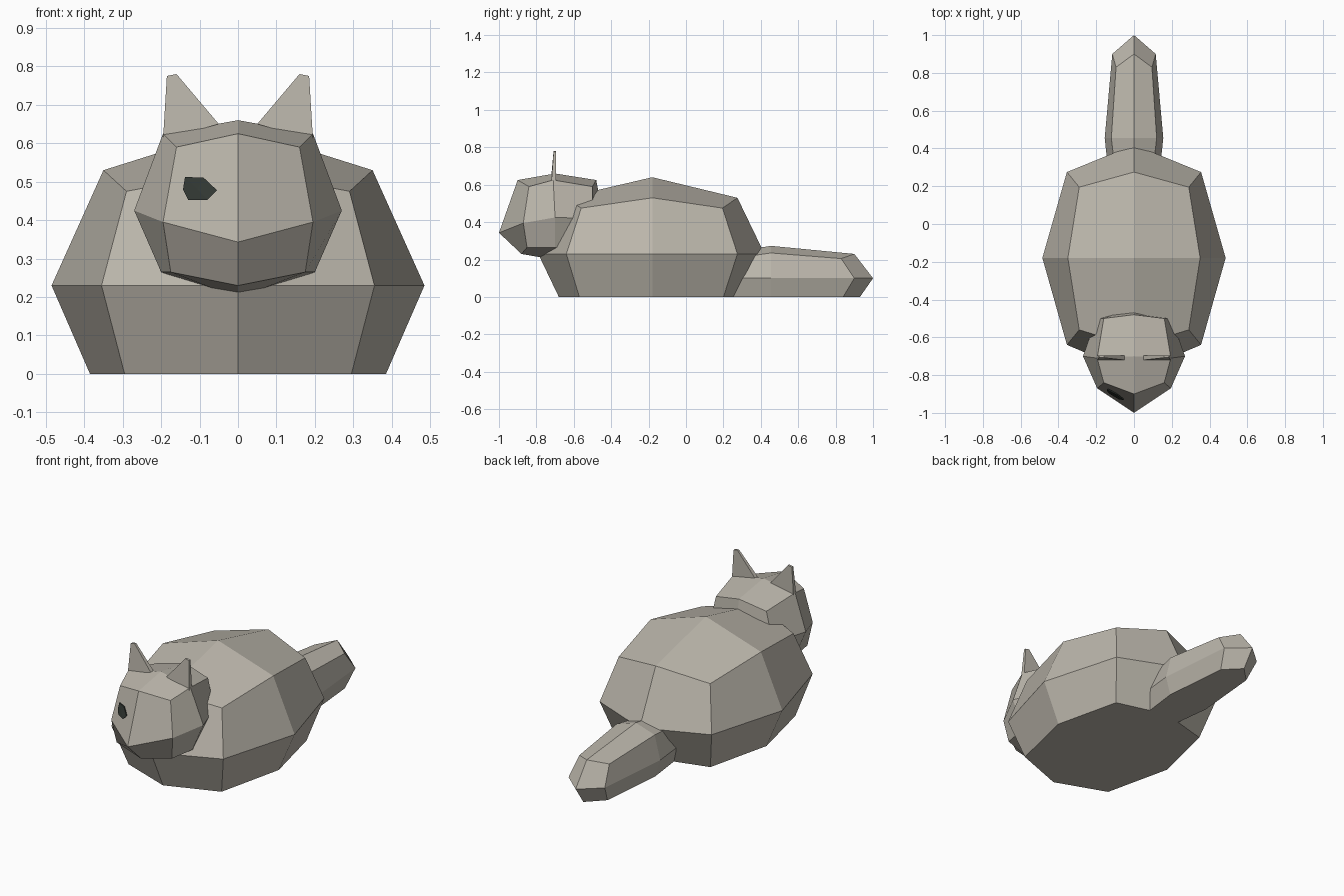
import bpy, bmesh
from mathutils import Vector
from mathutils.bvhtree import BVHTree

if "Cube" in bpy.data.objects:
    bpy.data.objects.remove(bpy.data.objects["Cube"])


def material(name, rgb):
    m = bpy.data.materials.new(name)
    m.diffuse_color = (*rgb, 1)
    m.use_nodes = True
    m.node_tree.nodes["Principled BSDF"].inputs["Base Color"].default_value = m.diffuse_color
    return m


STONE = material("warm grey", (0.50, 0.47, 0.41))
DARK = material("dark eye", (0.032, 0.040, 0.034))


def make(name, verts, faces, mat):
    mesh = bpy.data.meshes.new(name)
    mesh.from_pydata(verts, [], faces)
    bm = bmesh.new()
    bm.from_mesh(mesh)
    bmesh.ops.recalc_face_normals(bm, faces=bm.faces)
    bm.to_mesh(mesh)
    bm.free()
    mesh.materials.append(mat)
    ob = bpy.data.objects.new(name, mesh)
    bpy.context.collection.objects.link(ob)
    return ob


def faceted_block(name, levels, bottom, top):
    """Three mirrored eight-point rings, each end closed by four quads.
    A level lists front middle, front corner, side, back corner, back middle."""
    verts, faces = [], []
    for half in levels:
        verts += half + [(-x, y, z) for x, y, z in half[3:0:-1]]
    for r in range(len(levels) - 1):
        for i in range(8):
            a, b = r * 8 + i, r * 8 + (i + 1) % 8
            faces.append((a, b, b + 8, a + 8))
    for start, centre in ((0, bottom), (8 * (len(levels) - 1), top)):
        c = len(verts)
        verts.append(centre)
        for i in range(0, 8, 2):
            faces.append((c, start + i, start + i + 1, start + (i + 2) % 8))
    return make(name, verts, faces, STONE)


# Body lying on the ground
faceted_block("body", [
    [(0, -.68, 0), (.295, -.57, 0), (.385, -.18, 0), (.295, .20, 0), (0, .28, 0)],
    [(0, -.79, .23), (.355, -.64, .23), (.485, -.18, .23), (.355, .275, .23), (0, .42, .23)],
    [(0, -.65, .53), (.29, -.56, .475), (.35, -.18, .53), (.29, .195, .475), (0, .275, .53)],
], (0, -.18, 0), (0, -.18, .64))

# Tail, its root buried in the body
faceted_block("tail", [
    [(0, .12, 0), (.09, .17, 0), (.125, .455, 0), (.09, .84, 0), (0, .93, 0)],
    [(0, .10, .10), (.125, .17, .10), (.155, .455, .10), (.115, .90, .10), (0, 1.0, .10)],
    [(0, .17, .23), (.09, .20, .20), (.12, .455, .235), (.095, .83, .205), (0, .90, .23)],
], (0, .455, 0), (0, .455, .273))

# Head with pointed muzzle
head = faceted_block("head", [
    [(0, -.88, .23), (.175, -.85, .265), (.20, -.70, .265), (.16, -.50, .265), (0, -.48, .23)],
    [(0, -1.0, .343), (.195, -.87, .395), (.27, -.70, .425), (.20, -.50, .42), (0, -.44, .42)],
    [(0, -.90, .625), (.16, -.84, .59), (.195, -.71, .625), (.16, -.50, .59), (0, -.48, .625)],
], (0, -.70, .198), (0, -.70, .66))

# Ears: thin upright plates tapering to the tip
EAR = [(.195, .61, -.72), (.05, .65, -.72), (.16, .78, -.708), (.185, .775, -.708)]
# Eyes: thin patches laid on the face
EYE = [(.055, .478), (.09, .511), (.138, .512), (.143, .480), (.130, .453), (.08, .453)]
tree = BVHTree.FromPolygons([v.co for v in head.data.vertices],
                            [p.vertices[:] for p in head.data.polygons])

for side, s in (("right", 1), ("left", -1)):
    verts = [(s * x, y, z) for x, z, y in EAR] + [(s * x, -.695, z) for x, z, y in EAR]
    faces = [(0, 1, 2, 3), (4, 5, 6, 7)]
    faces += [(i, (i + 1) % 4, (i + 1) % 4 + 4, i + 4) for i in range(4)]
    make(side + "_ear", verts, faces, STONE)

    n = len(EYE)
    outline = EYE + [(sum(p[0] for p in EYE) / n, sum(p[1] for p in EYE) / n)]
    hits = [tree.ray_cast(Vector((s * x, -2, z)), Vector((0, 1, 0)))[0] for x, z in outline]
    verts = [h + Vector((0, d, 0)) for d in (-.005, .002) for h in hits]
    faces = []
    for i in range(n):
        j = (i + 1) % n
        faces += [(i, j, n), (i + n + 1, j + n + 1, 2 * n + 1), (i, j, j + n + 1, i + n + 1)]
    make(side + "_eye", verts, faces, DARK)
